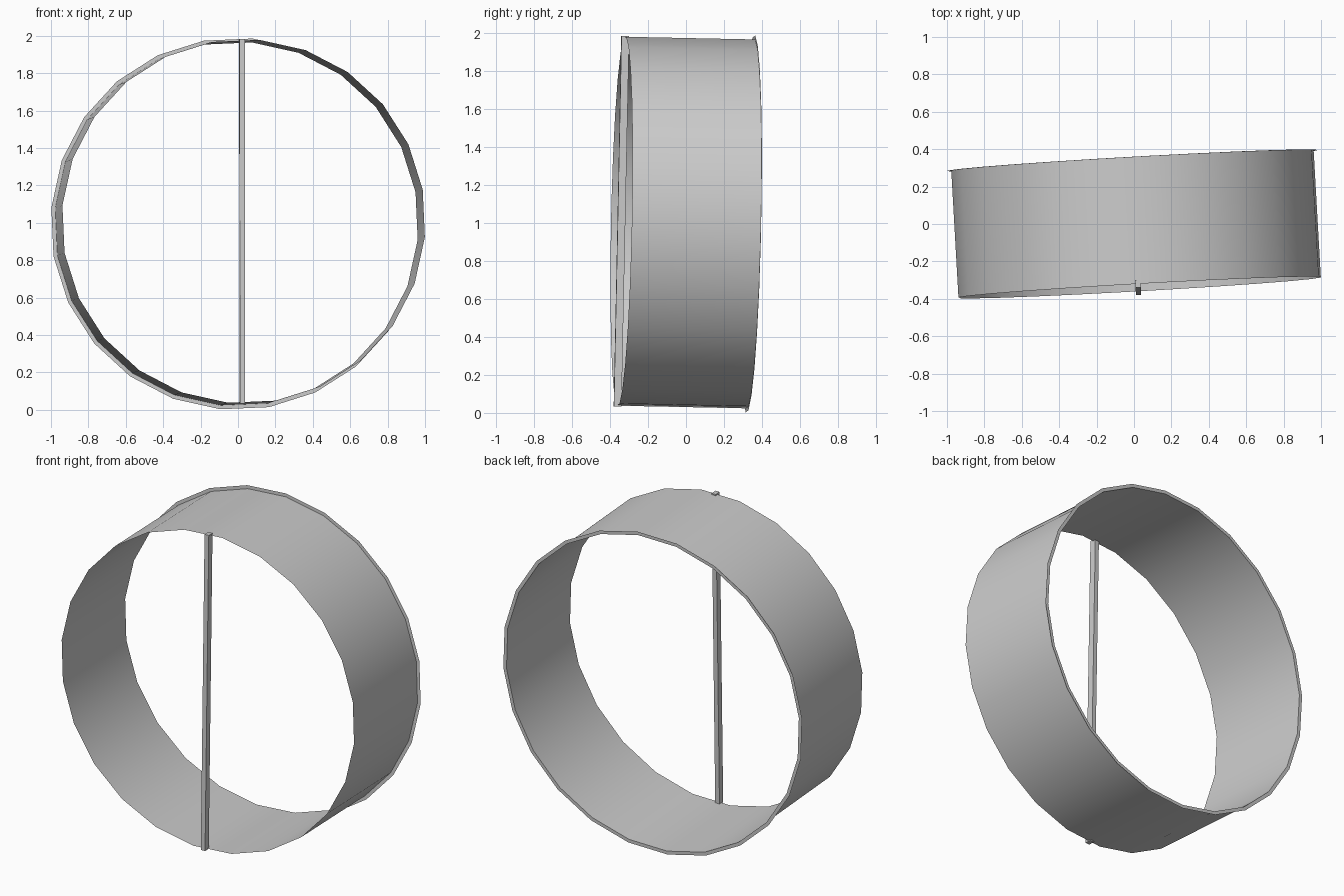
import bpy, bmesh, math
from mathutils import Matrix, Euler, Vector

cube = bpy.data.objects.get("Cube")
if cube:
    bpy.data.objects.remove(cube, do_unlink=True)

SIDES = 24
RADIUS = 0.974
LIP_RADIUS = 0.995
HALF_DEPTH = 0.34
BAR_WIDTH, BAR_DEPTH = 0.028, 0.04

# The whole hoop leans and turns slightly
POSE = Matrix.Translation((0.011, 0, 1.0)) @ Euler((-0.0205, 0, 0.0565)).to_matrix().to_4x4()
POSE = Matrix.Translation((0, 0, 0.001)) @ POSE

grey = bpy.data.materials.new("light grey")
grey.use_nodes = True
grey.diffuse_color = (0.6, 0.6, 0.6, 1)
grey.node_tree.nodes["Principled BSDF"].inputs["Base Color"].default_value = (0.6, 0.6, 0.6, 1)


def add_object(name, bm):
    bm.transform(POSE)
    mesh = bpy.data.meshes.new(name)
    bm.to_mesh(mesh)
    bm.free()
    mesh.materials.append(grey)
    obj = bpy.data.objects.new(name, mesh)
    bpy.context.collection.objects.link(obj)
    return obj


def band(name, start, end):
    """Sheet between two rings, each given as (radius, depth)."""
    bm = bmesh.new()
    rings = []
    for radius, depth in (start, end):
        ring = []
        for i in range(SIDES):
            angle = math.tau * i / SIDES - math.radians(5)
            ring.append(bm.verts.new(Vector((radius * math.cos(angle), depth,
                                             radius * math.sin(angle)))))
        rings.append(ring)
    a, b = rings
    for i in range(SIDES):
        j = (i + 1) % SIDES
        bm.faces.new((a[i], b[i], b[j], a[j])).smooth = True
    return add_object(name, bm)


# Open hoop wall and the thin lip around its back edge
band("hoop_wall", (RADIUS, -HALF_DEPTH), (RADIUS, HALF_DEPTH))
band("back_lip", (RADIUS, HALF_DEPTH), (LIP_RADIUS, HALF_DEPTH))

# Upright bar across the front opening
bm = bmesh.new()
bmesh.ops.create_cube(bm, size=1)
bm.transform(Matrix.Translation((-0.008, -HALF_DEPTH, 0))
             @ Matrix.Diagonal((BAR_WIDTH, BAR_DEPTH, 2 * RADIUS, 1)))
add_object("upright_bar", bm)
